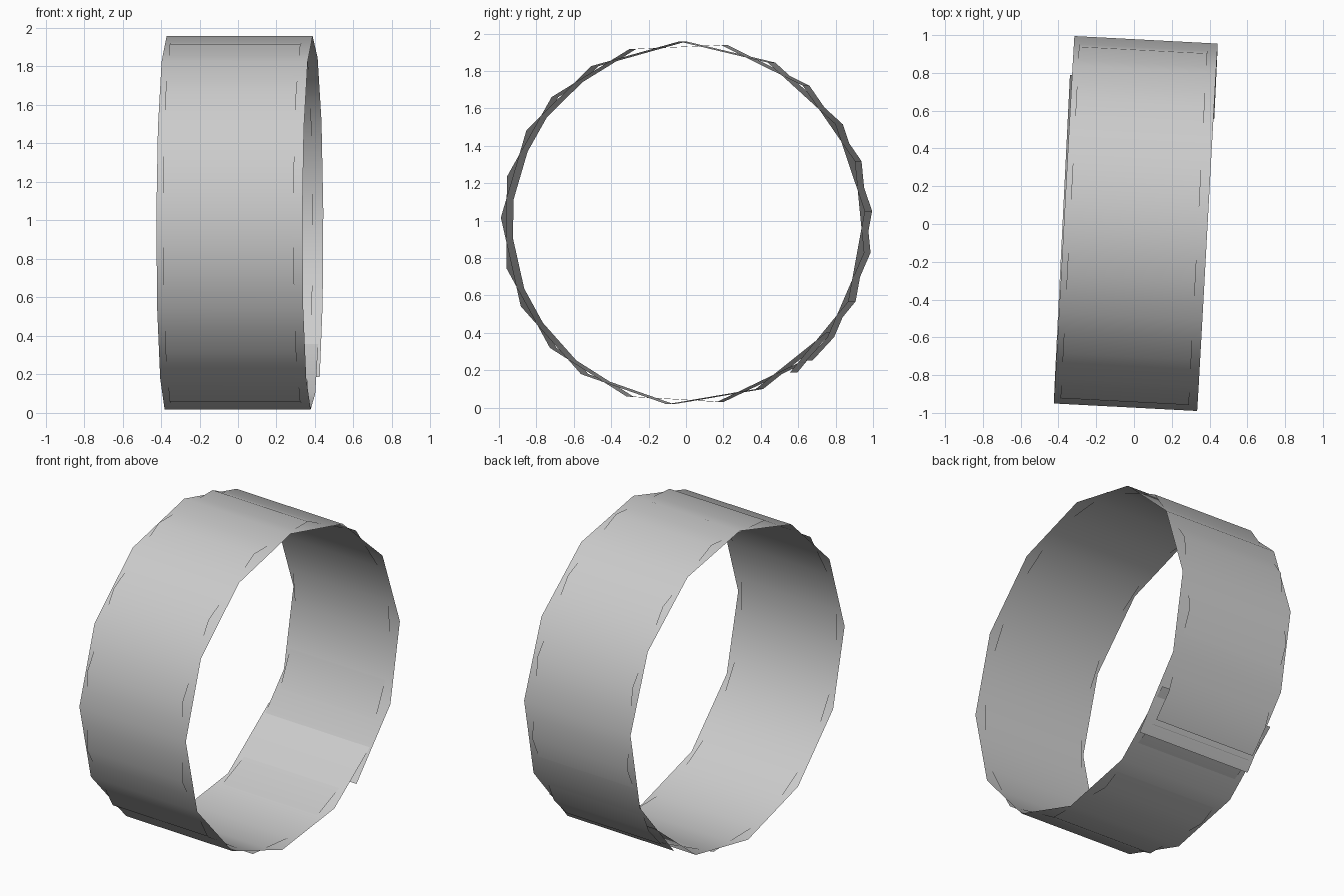
import bpy
import bmesh
from math import cos, sin, radians
from mathutils import Matrix

cube = bpy.data.objects.get("Cube")
if cube:
    bpy.data.objects.remove(cube)

grey = bpy.data.materials.new("light grey")
grey.use_nodes = True
colour = (0.6, 0.6, 0.6, 1)
grey.diffuse_color = colour
grey.node_tree.nodes["Principled BSDF"].inputs["Base Color"].default_value = colour

STEP = 29
TURN = Matrix.Rotation(radians(-3), 4, "Z")


def wound_strip(name, angles, width, r_start, r_end, drift):
    """Open sheet wound about the x axis, tightening from r_start to r_end."""
    bm = bmesh.new()
    previous = None
    for a in angles:
        t = (a - angles[0]) / (angles[-1] - angles[0])
        r = r_start + (r_end - r_start) * t
        middle = drift * (1 - t)
        y, z = r * cos(radians(a)), r * sin(radians(a)) + 0.982
        pair = [bm.verts.new(TURN @ Matrix.Translation((middle + side * width / 2, y, z)).translation)
                for side in (-1, 1)]
        if previous:
            bm.faces.new((previous[0], previous[1], pair[1], pair[0]))
        previous = pair
    for face in bm.faces:
        face.smooth = True
    bmesh.ops.recalc_face_normals(bm, faces=bm.faces)
    mesh = bpy.data.meshes.new(name)
    bm.to_mesh(mesh)
    bm.free()
    mesh.materials.append(grey)
    obj = bpy.data.objects.new(name, mesh)
    bpy.context.collection.objects.link(obj)
    return obj


# Wide band whose outer end overlaps its inner end
wound_strip("outer_band", [-54 + STEP * i for i in range(14)], 0.76, 0.982, 0.965, 0.015)

# Narrower layer on the band, set in from its edges and its free end
wound_strip("inset_layer", [-48] + [-38 + STEP * i for i in range(13)], 0.68, 0.984, 0.968, 0.0)
